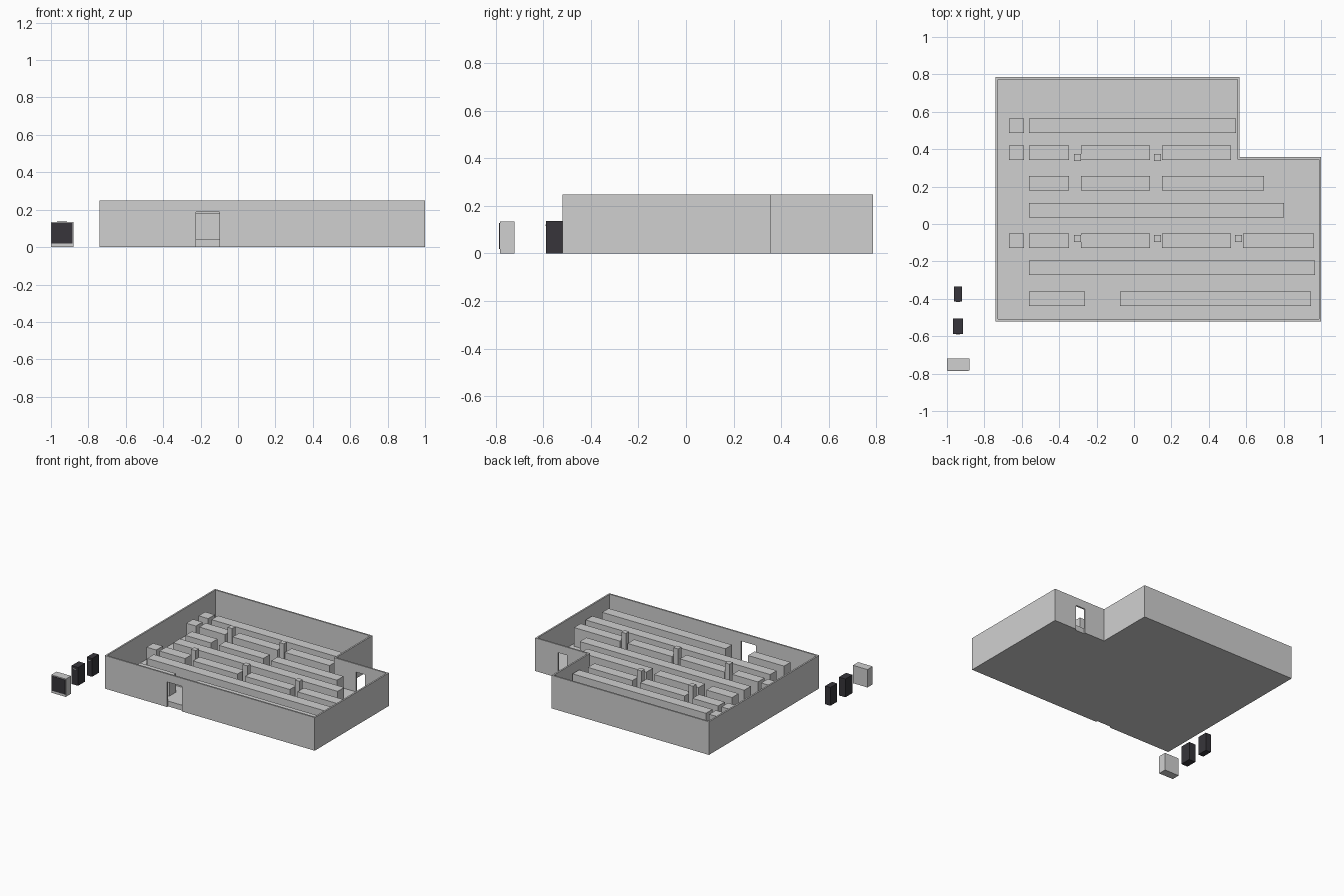
import bpy, bmesh

cube = bpy.data.objects.get("Cube")
if cube:
    bpy.data.objects.remove(cube, do_unlink=True)


def material(name, colour):
    m = bpy.data.materials.new(name)
    m.use_nodes = True
    m.diffuse_color = (*colour, 1)
    bsdf = next(n for n in m.node_tree.nodes if n.type == 'BSDF_PRINCIPLED')
    bsdf.inputs["Base Color"].default_value = (*colour, 1)
    return m


GREY = material("light_grey", (0.63, 0.63, 0.63))
DARK = material("dark_charcoal", (0.038, 0.036, 0.043))


def finish(name, bm, mat):
    bmesh.ops.recalc_face_normals(bm, faces=bm.faces)
    mesh = bpy.data.meshes.new(name)
    bm.to_mesh(mesh)
    bm.free()
    mesh.materials.append(mat)
    obj = bpy.data.objects.new(name, mesh)
    bpy.context.scene.collection.objects.link(obj)
    return obj


def box(name, xs, ys, zs, mat=GREY):
    """Box spanning the given (low, high) ranges."""
    bm = bmesh.new()
    bmesh.ops.create_cube(bm, size=1)
    for v in bm.verts:
        v.co = [r[0] if c < 0 else r[1] for c, r in zip(v.co, (xs, ys, zs))]
    return finish(name, bm, mat)


# Building outline: an L shape with a notch in the back corner
WALL, TOP, FLOOR, RACK = 0.012, 0.248, 0.04, 0.18
outer = [(-0.74, -0.52), (1, -0.52), (1, 0.357), (0.565, 0.357),
         (0.565, 0.785), (-0.74, 0.785)]
inner = [(x - WALL if x > 0 else x + WALL, y - WALL if y > 0 else y + WALL)
         for x, y in outer]

# Floor slab
bm = bmesh.new()
face = bm.faces.new([bm.verts.new((x, y, 0)) for x, y in inner])
ext = bmesh.ops.extrude_face_region(bm, geom=[face], use_keep_orig=True)
for v in ext["geom"]:
    if isinstance(v, bmesh.types.BMVert):
        v.co.z = FLOOR
finish("floor_slab", bm, GREY)

# Outer walls as a closed ring
bm = bmesh.new()
loops = [[bm.verts.new((x, y, z)) for x, y in pts]
         for pts, z in ((outer, 0), (outer, TOP), (inner, TOP), (inner, 0))]
for k in range(4):
    a, b = loops[k], loops[(k + 1) % 4]
    for i in range(len(a)):
        j = (i + 1) % len(a)
        bm.faces.new((a[i], a[j], b[j], b[i]))
walls = finish("outer_walls", bm, GREY)

# Doorways cut through the walls
for name, xs, y in (("front_doorway", (-0.225, -0.10), -0.514),
                    ("back_doorway", (0.735, 0.812), 0.351)):
    cutter = box(name + "_cutter", xs, (y - 0.03, y + 0.03), (-0.05, 0.188))
    cutter.hide_render = True
    cutter.hide_viewport = True
    cutter.display_type = 'WIRE'
    mod = walls.modifiers.new(name, 'BOOLEAN')
    mod.operation = 'DIFFERENCE'
    mod.solver = 'EXACT'
    mod.object = cutter

# Rows of storage racks: back edge, then the x range of each block
END, FIRST, SECOND, THIRD = (-0.668, -0.588), (-0.561, -0.348), (-0.283, 0.086), (0.15, 0.519)
rows = [
    (0.565, [END, (-0.561, 0.545)]),
    (0.42, [END, FIRST, SECOND, THIRD]),
    (0.256, [FIRST, SECOND, (0.15, 0.695)]),
    (0.112, [(-0.561, 0.802)]),
    (-0.05, [END, FIRST, SECOND, THIRD, (0.583, 0.963)]),
    (-0.195, [(-0.561, 0.968)]),
    (-0.36, [(-0.561, -0.262), (-0.075, 0.947)]),
]
for r, (back, blocks) in enumerate(rows, 1):
    for b, xs in enumerate(blocks, 1):
        box(f"rack_row_{r}_block_{b}", xs, (back - 0.078, back), (FLOOR, RACK))

# Structural columns between the rack blocks
for i, (x, y) in enumerate([(-0.302, 0.355), (0.126, 0.355), (-0.302, -0.078),
                            (0.126, -0.078), (0.559, -0.078)], 1):
    box(f"column_{i}", (x - 0.019, x + 0.019), (y - 0.019, y + 0.019), (FLOOR, 0.245))

# Free-standing cabinet with a dark front panel
box("cabinet_body", (-1, -0.88), (-0.782, -0.72), (0, 0.134))
box("cabinet_front_panel", (-0.996, -0.884), (-0.785, -0.782), (0.018, 0.128), DARK)

# Two dark equipment lockers with a small light strip on the front
for i, (x, half, front, back) in enumerate([(-0.941, 0.027, -0.588, -0.505),
                                            (-0.941, 0.022, -0.415, -0.335)], 1):
    box(f"locker_{i}", (x - half, x + half), (front, back), (0, 0.137), DARK)
    box(f"locker_{i}_light_strip", (x - 0.012, x + 0.012), (front - 0.002, front),
        (0.116, 0.121))
